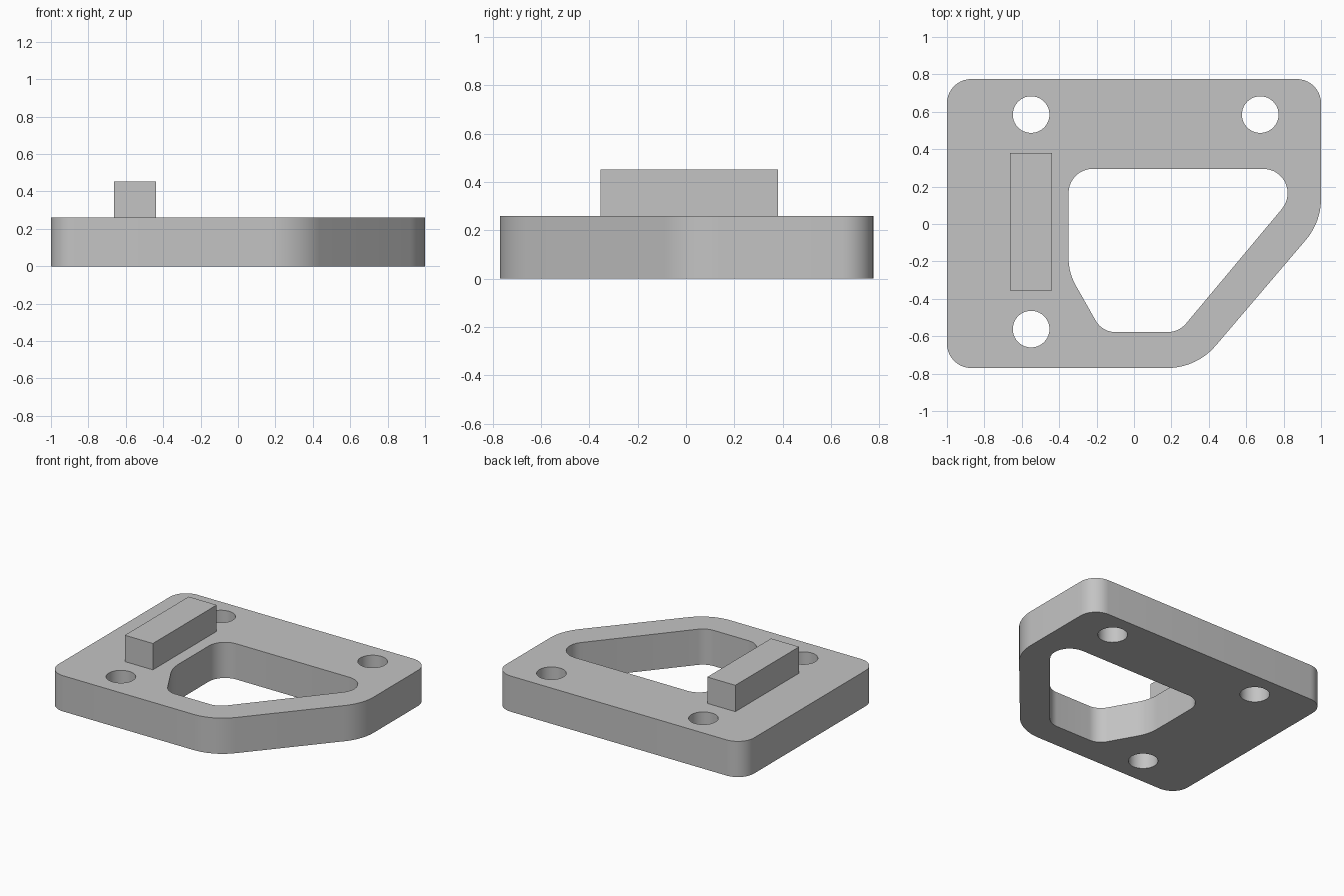
import bpy, bmesh, math
from mathutils import Vector

cube = bpy.data.objects.get("Cube")
if cube:
    bpy.data.objects.remove(cube, do_unlink=True)

PLATE_TOP = 0.26
BLOCK_TOP = 0.452

grey = bpy.data.materials.new("plain grey")
grey.use_nodes = True
colour = (0.55, 0.55, 0.55, 1)
grey.diffuse_color = colour
grey.node_tree.nodes["Principled BSDF"].inputs["Base Color"].default_value = colour


def rounded(corners, steps=10):
    """Polygon (x, y, radius) with every corner replaced by a tangent arc."""
    points = []
    for i, (x, y, r) in enumerate(corners):
        p = Vector((x, y))
        a = (Vector(corners[i - 1][:2]) - p).normalized()
        b = (Vector(corners[(i + 1) % len(corners)][:2]) - p).normalized()
        half = a.angle(b) / 2
        centre = p + (a + b).normalized() * r / math.sin(half)
        start = p + a * r / math.tan(half) - centre
        end = p + b * r / math.tan(half) - centre
        sweep = math.atan2(start.x * end.y - start.y * end.x, start.dot(end))
        for k in range(steps + 1):
            t = sweep * k / steps
            c, s = math.cos(t), math.sin(t)
            points.append(centre + Vector((start.x * c - start.y * s,
                                           start.x * s + start.y * c)))
    return points


def circle(x, y, r, n=40):
    return [Vector((x + r * math.cos(math.tau * k / n),
                    y + r * math.sin(math.tau * k / n))) for k in range(n)]


def add_object(name, bm):
    bmesh.ops.recalc_face_normals(bm, faces=bm.faces)
    mesh = bpy.data.meshes.new(name)
    bm.to_mesh(mesh)
    bm.free()
    mesh.materials.append(grey)
    obj = bpy.data.objects.new(name, mesh)
    bpy.context.collection.objects.link(obj)
    return obj


# Plate outline, central window and three bolt holes
outline = rounded([(-1, -0.77, 0.13), (0.335, -0.77, 0.34), (1, 0.01, 0.34),
                   (1, 0.775, 0.13), (-1, 0.775, 0.13)])
window = rounded([(-0.35, -0.26, 0.3), (-0.17, -0.578, 0.12), (0.24, -0.578, 0.13),
                  (0.97, 0.295, 0.13), (-0.35, 0.295, 0.13)])
holes = [circle(x, y, 0.098) for x, y in ((-0.55, 0.585), (0.675, 0.585), (-0.55, -0.562))]

# Filled flat curve, extruded to the plate thickness
curve = bpy.data.curves.new("plate_profile", "CURVE")
curve.dimensions = "2D"
curve.fill_mode = "BOTH"
curve.extrude = PLATE_TOP / 2
for loop in [outline, window] + holes:
    spline = curve.splines.new("POLY")
    spline.points.add(len(loop) - 1)
    for point, co in zip(spline.points, loop):
        point.co = (co.x, co.y, 0, 1)
    spline.use_cyclic_u = True
profile = bpy.data.objects.new("plate_profile", curve)
bpy.context.collection.objects.link(profile)
bpy.context.view_layer.update()
flat = bpy.data.meshes.new_from_object(
    profile.evaluated_get(bpy.context.evaluated_depsgraph_get()))
bpy.data.objects.remove(profile, do_unlink=True)

bm = bmesh.new()
bm.from_mesh(flat)
bmesh.ops.remove_doubles(bm, verts=bm.verts, dist=0.0001)
bmesh.ops.translate(bm, verts=bm.verts, vec=(0, 0, PLATE_TOP / 2))
for face in bm.faces:
    face.material_index = 0
plate = add_object("base_plate", bm)
plate.data.materials.clear()
plate.data.materials.append(grey)
plate.select_set(True)
bpy.context.view_layer.objects.active = plate
bpy.ops.object.shade_smooth_by_angle(angle=math.radians(30))

# Raised rectangular bar on the plate
bm = bmesh.new()
bmesh.ops.create_cube(bm, size=1)
bmesh.ops.scale(bm, verts=bm.verts, vec=(0.226, 0.735, BLOCK_TOP - PLATE_TOP))
bmesh.ops.translate(bm, verts=bm.verts, vec=(-0.551, 0.013, (BLOCK_TOP + PLATE_TOP) / 2))
add_object("raised_bar", bm)
